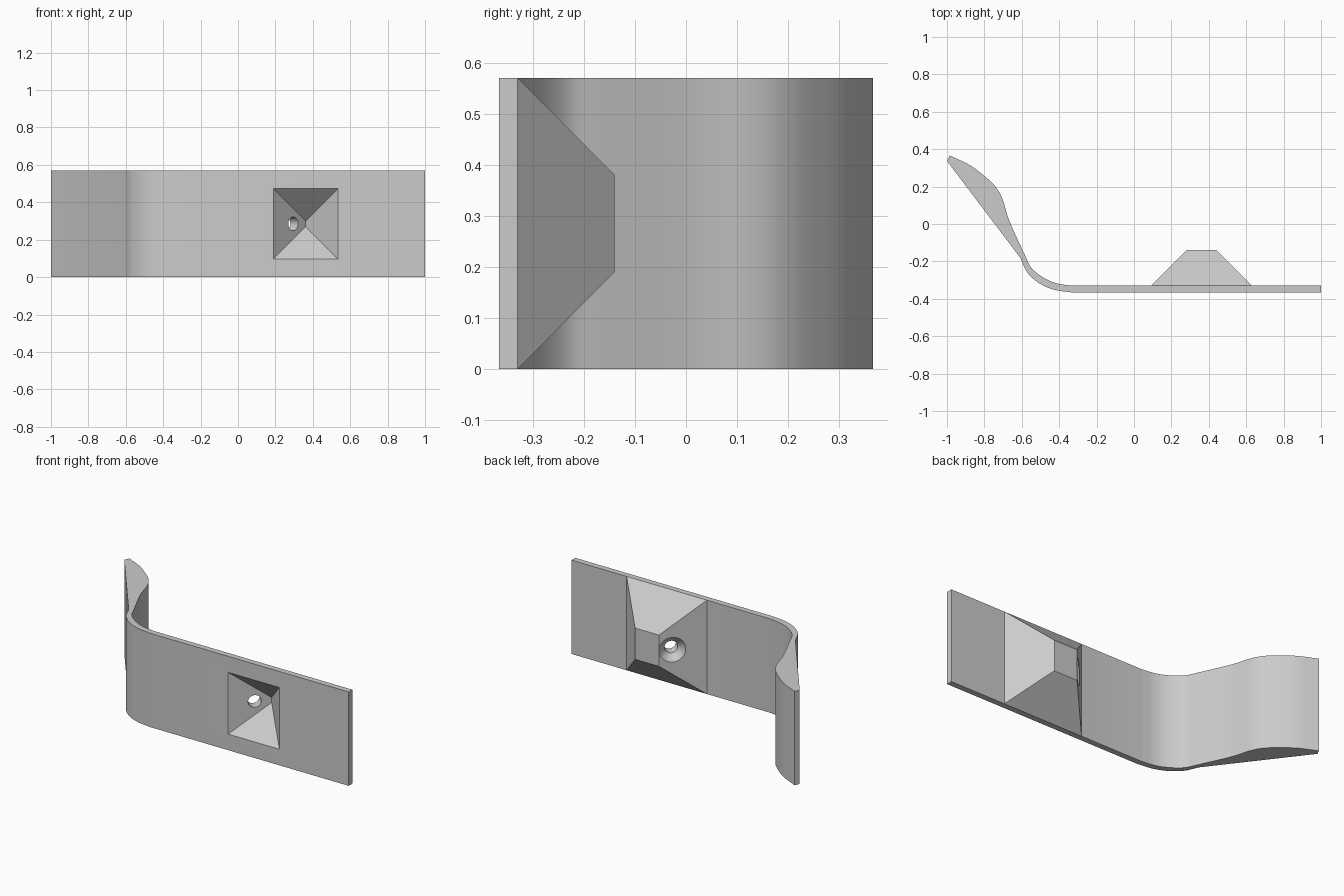
import bpy, bmesh, math
from mathutils import Vector

if "Cube" in bpy.data.objects:
    bpy.data.objects.remove(bpy.data.objects["Cube"], do_unlink=True)

HEIGHT, FRONT, BACK = 0.57, -0.366, -0.33

grey = bpy.data.materials.new("light_grey")
grey.use_nodes = True
grey.diffuse_color = (0.6, 0.6, 0.6, 1)
grey.node_tree.nodes["Principled BSDF"].inputs["Base Color"].default_value = grey.diffuse_color


def smooth_path(points, steps=6):
    """Curve through every point, with straight ends."""
    p = [Vector(q) for q in points]
    p = [2 * p[0] - p[1]] + p + [2 * p[-1] - p[-2]]
    path = []
    for a, b, c, d in zip(p, p[1:], p[2:], p[3:]):
        for i in range(steps):
            t = i / steps
            path.append(0.5 * (2 * b + (c - a) * t + (2 * a - 5 * b + 4 * c - d) * t * t
                               + (3 * b - a - 3 * c + d) * t ** 3))
    return path + [p[-2]]


def mesh_object(name, bm):
    bmesh.ops.recalc_face_normals(bm, faces=bm.faces)
    mesh = bpy.data.meshes.new(name)
    bm.to_mesh(mesh)
    bm.free()
    obj = bpy.data.objects.new(name, mesh)
    bpy.context.collection.objects.link(obj)
    mesh.materials.append(grey)
    return obj


def cut(target, cutter):
    cutter.hide_render = True
    mod = target.modifiers.new("cut", 'BOOLEAN')
    mod.operation, mod.solver, mod.object = 'DIFFERENCE', 'EXACT', cutter
    bpy.ops.object.select_all(action='DESELECT')
    bpy.context.view_layer.objects.active = target
    target.select_set(True)
    bpy.ops.object.modifier_apply(modifier=mod.name)
    bpy.data.objects.remove(cutter, do_unlink=True)


# Bent strip: plan profile raised to full height
inner = smooth_path([(-0.33, BACK), (-0.41, -0.318), (-0.48, -0.289), (-0.548, -0.235),
                     (-0.586, -0.16), (-0.666, 0.016), (-0.703, 0.134), (-0.741, 0.2),
                     (-0.80, 0.257), (-0.88, 0.316), (-0.985, 0.366)])
outer = smooth_path([(-0.607, -0.182), (-0.57, -0.26), (-0.505, -0.318),
                     (-0.425, -0.352), (-0.33, FRONT)])
profile = [(1, FRONT), (1, BACK), (0.63, BACK), (0.09, BACK), *inner, (-1, 0.337), *outer]
bm = bmesh.new()
base = bm.faces.new([bm.verts.new((q[0], q[1], 0)) for q in profile])
up = bmesh.ops.extrude_face_region(bm, geom=[base])["geom"]
bmesh.ops.translate(bm, verts=[v for v in up if isinstance(v, bmesh.types.BMVert)],
                    vec=(0, 0, HEIGHT))

# Tapered boss drawn out of the back face
bm.faces.ensure_lookup_table()
pad = min(bm.faces, key=lambda f: (f.calc_center_median()
                                   - Vector((0.36, BACK, HEIGHT / 2))).length)
boss = bmesh.ops.extrude_discrete_faces(bm, faces=[pad])["faces"][0]
for v in boss.verts:
    v.co.x += 0.19 if v.co.x < 0.36 else -0.19
    v.co.z += 0.19 if v.co.z < HEIGHT / 2 else -0.19
    v.co.y = -0.14
bracket = mesh_object("bent_bracket", bm)

# Roof-shaped recess in the front
bm = bmesh.new()
out = 0.03
hx, hz, ridge = 0.172 + out, 0.1875 + out, 0.0155
mid = Vector((0.362, FRONT, HEIGHT / 2))
corners = [bm.verts.new(mid + Vector((sx * hx, -out, sz * hz)))
           for sx, sz in ((-1, -1), (1, -1), (1, 1), (-1, 1))]
low, high = [bm.verts.new(mid + Vector((0, 0.172, s * ridge))) for s in (-1, 1)]
a, b, c, d = corners
for face in (corners, (a, b, low), (b, c, high, low), (c, d, high), (d, a, low, high)):
    bm.faces.new(face)
cut(bracket, mesh_object("recess_cutter", bm))

# Countersunk screw hole square to the sloping wall
normal = Vector((-1, 1, 0)).normalized()
seat = Vector((0.227, -0.193, HEIGHT / 2))
for name, r1, r2, start, end in (("screw_hole_cutter", 0.037, 0.037, -0.13, 0.02),
                                 ("countersink_cutter", 0.037, 0.085, -0.038, 0.01)):
    bpy.ops.mesh.primitive_cone_add(vertices=48, radius1=r1, radius2=r2, depth=end - start,
                                    location=seat + normal * (start + end) / 2,
                                    rotation=normal.to_track_quat('Z', 'Y').to_euler())
    tool = bpy.context.object
    tool.name = name
    tool.data.materials.append(grey)
    cut(bracket, tool)

bpy.ops.object.select_all(action='DESELECT')
bpy.context.view_layer.objects.active = bracket
bracket.select_set(True)
bpy.ops.object.shade_smooth_by_angle(angle=math.radians(25))
